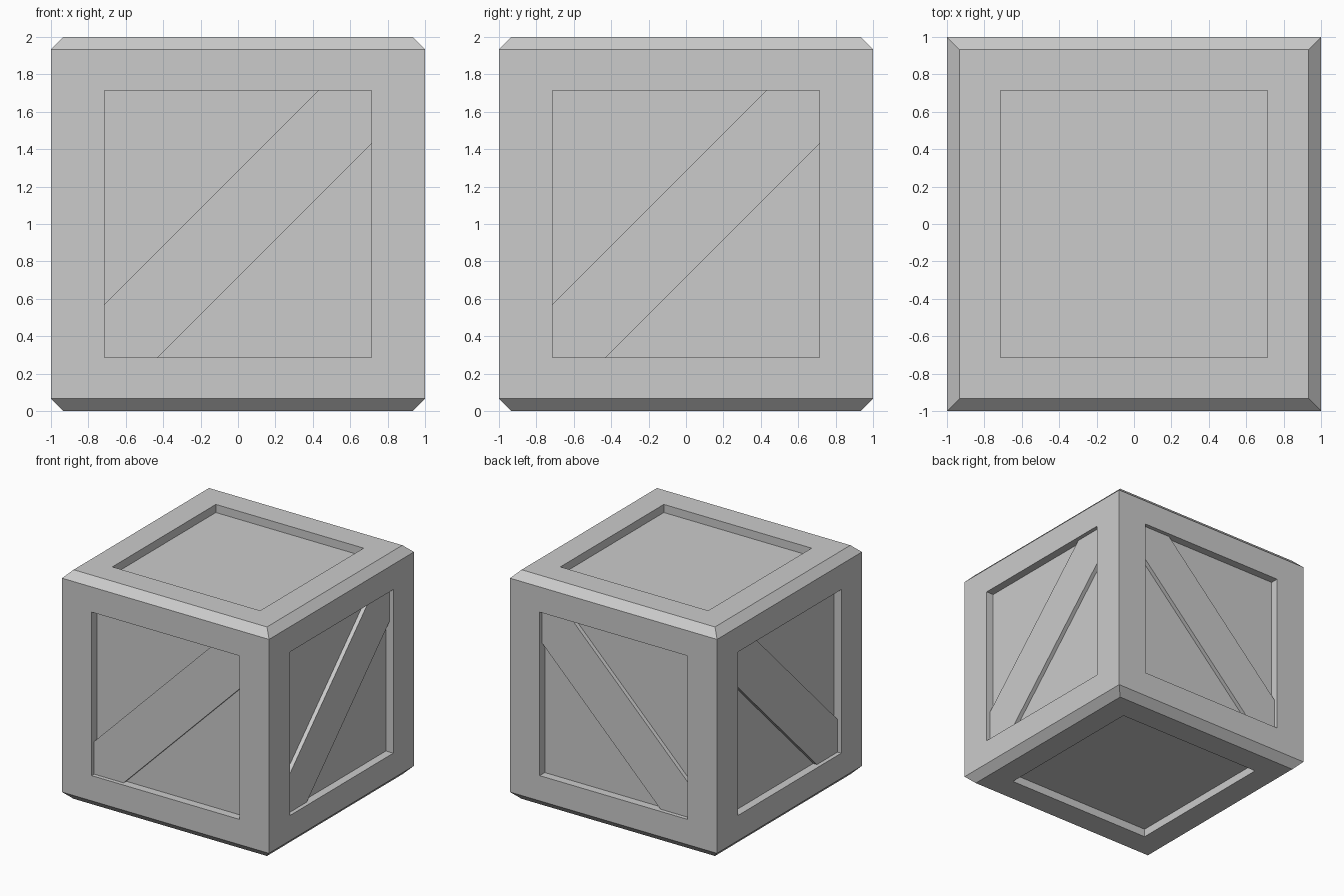
import bpy, bmesh
from mathutils import Vector

if "Cube" in bpy.data.objects:
    bpy.data.objects.remove(bpy.data.objects["Cube"])

BEVEL = 0.066    # chamfer on top and bottom edges
PANEL = 0.714    # half width of each recessed panel
DEPTH = 0.071    # recess depth
PLANK = 0.036    # plank thickness
CUT = 0.429      # where the plank edges meet the frame


def add_object(name, bm):
    bmesh.ops.recalc_face_normals(bm, faces=bm.faces)
    mesh = bpy.data.meshes.new(name)
    bm.to_mesh(mesh)
    bm.free()
    obj = bpy.data.objects.new(name, mesh)
    obj.location.z = 1
    bpy.context.collection.objects.link(obj)
    return obj


# Crate body: stacked square rings give chamfered top and bottom edges
bm = bmesh.new()
rings = []
for half, z in ((1 - BEVEL, -1), (1, BEVEL - 1), (1, 1 - BEVEL), (1 - BEVEL, 1)):
    rings.append([bm.verts.new((x * half, y * half, z))
                  for x, y in ((-1, -1), (1, -1), (1, 1), (-1, 1))])
for low, high in zip(rings, rings[1:]):
    for i in range(4):
        j = (i + 1) % 4
        bm.faces.new((low[i], low[j], high[j], high[i]))
bm.faces.new(rings[0][::-1])
bm.faces.new(rings[-1])
bm.normal_update()

# Recessed square panel in each of the six main faces
panels = [f for f in bm.faces if max(abs(c) for c in f.normal) > 0.99]
bmesh.ops.inset_individual(bm, faces=panels, thickness=0.1)
for face in panels:
    normal = face.normal.copy()
    axis = max(range(3), key=lambda a: abs(normal[a]))
    for v in face.verts:
        for a in range(3):
            if a != axis:
                v.co[a] = PANEL if v.co[a] > 0 else -PANEL
for face in panels:
    bm.normal_update()
    normal = face.normal.copy()
    bmesh.ops.inset_individual(bm, faces=[face], thickness=0.0)
    for v in face.verts:
        v.co -= normal * DEPTH
add_object("crate_body", bm)


# Diagonal planks, mirrored onto the opposite side
def plank(name, place, axis):
    outline = [(-PANEL, -PANEL), (-CUT, -PANEL), (PANEL, CUT),
               (PANEL, PANEL), (CUT, PANEL), (-PANEL, -CUT)]
    bm = bmesh.new()
    face = bm.faces.new([bm.verts.new(place(u, w, 1 - DEPTH)) for u, w in outline])
    moved = bmesh.ops.extrude_face_region(bm, geom=[face])["geom"]
    bmesh.ops.translate(bm, vec=Vector(place(0, 0, PLANK)),
                        verts=[g for g in moved if isinstance(g, bmesh.types.BMVert)])
    if face.is_valid and len(bm.faces) < 8:
        bm.faces.new([v for v in bm.verts][:6])
    obj = add_object(name, bm)
    mirror = obj.modifiers.new("opposite_side", "MIRROR")
    mirror.use_axis = [a == axis for a in range(3)]


plank("front_back_planks", lambda u, w, d: (u, -d, w), 1)
plank("side_planks", lambda u, w, d: (d, u, w), 0)
